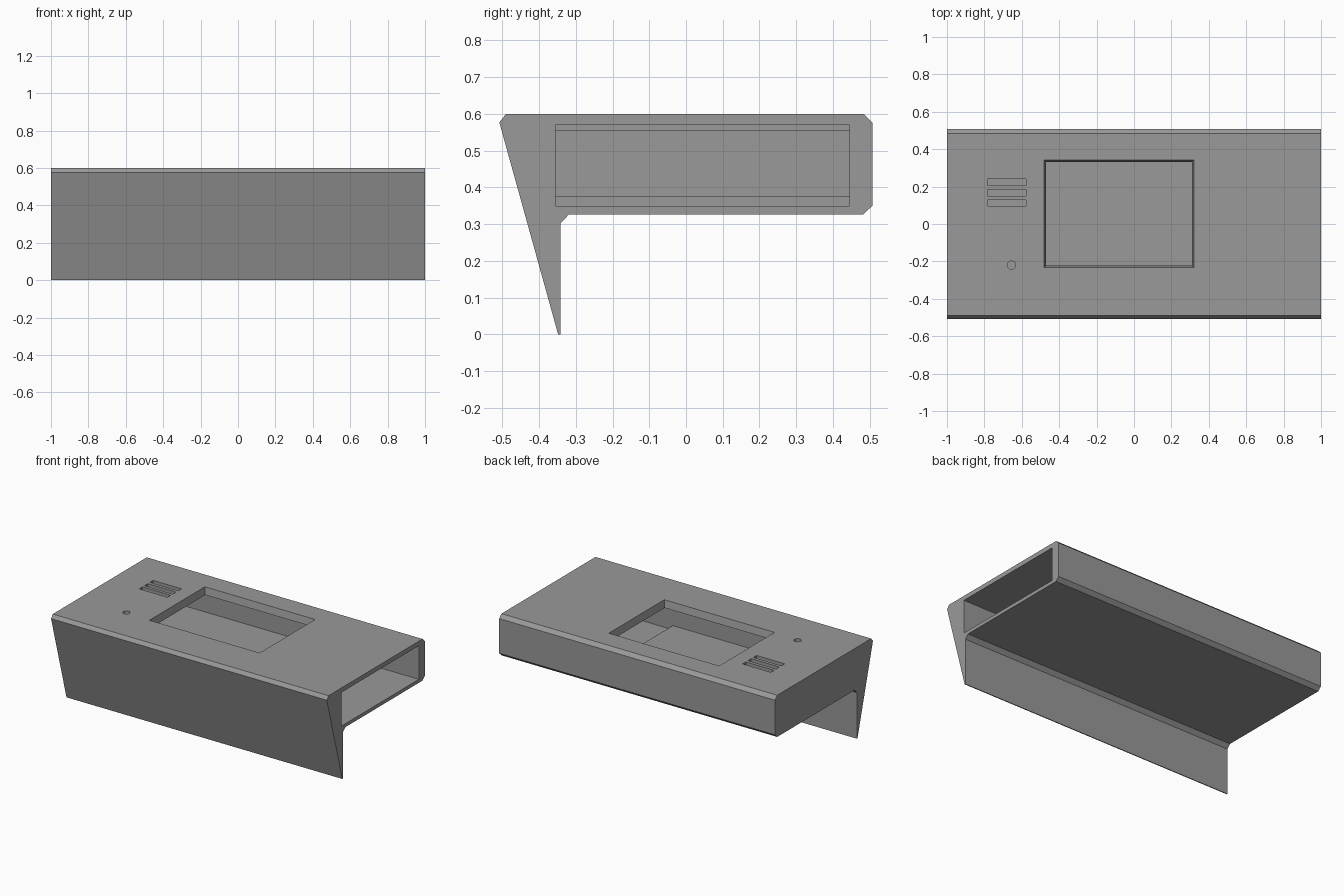
import bpy, bmesh, math
from mathutils import Vector

if "Cube" in bpy.data.objects:
    bpy.data.objects.remove(bpy.data.objects["Cube"])

grey = bpy.data.materials.new("mid grey plastic")
grey.diffuse_color = (0.32, 0.32, 0.32, 1)
grey.use_nodes = True
grey.node_tree.nodes["Principled BSDF"].inputs["Base Color"].default_value = grey.diffuse_color


def make(name, bm):
    bmesh.ops.recalc_face_normals(bm, faces=bm.faces)
    me = bpy.data.meshes.new(name)
    bm.to_mesh(me)
    bm.free()
    me.materials.append(grey)
    ob = bpy.data.objects.new(name, me)
    bpy.context.collection.objects.link(ob)
    return ob


def extrude(name, points, offset):
    """Extrude a closed outline of 3D points along an offset vector."""
    bm = bmesh.new()
    face = bm.faces.new([bm.verts.new(p) for p in points])
    new = bmesh.ops.extrude_face_region(bm, geom=[face])["geom"]
    bmesh.ops.translate(bm, vec=Vector(offset),
                        verts=[v for v in new if isinstance(v, bmesh.types.BMVert)])
    return make(name, bm)


def rect(x0, x1, y0, y1, z):
    return [(x0, y0, z), (x1, y0, z), (x1, y1, z), (x0, y1, z)]


# Casing: chamfered box with a slanted front skirt
profile = [(-.508, .577), (-.49, .6), (.483, .6), (.507, .577), (.507, .35),
           (.483, .327), (-.318, .327), (-.342, .302), (-.342, 0), (-.348, 0)]
casing = extrude("casing", [(-1, y, z) for y, z in profile], (2, 0, 0))

# Hollow: open at the right end, stepped taller near the opening
hollow = [(-.94, .377), (.344, .377), (.344, .35), (1.1, .35),
          (1.1, .57), (.344, .57), (.344, .553), (-.94, .553)]
cutters = [extrude("hollow_cutter", [(x, -.355, z) for x, z in hollow], (0, .8, 0))]

# Screen window: slightly tapered opening in the top
bm = bmesh.new()
rings = []
for z in (.5, .65):
    d = .01 * (.6 - z) / .047
    rings.append([bm.verts.new(p) for p in rect(-.48 + d, .32 - d, -.232 + d, .342 - d, z)])
bm.faces.new(rings[0])
bm.faces.new(rings[1])
for i in range(4):
    j = (i + 1) % 4
    bm.faces.new((rings[0][i], rings[0][j], rings[1][j], rings[1][i]))
cutters.append(make("window_cutter", bm))

# Three speaker slots
for y in (.112, .167, .223):
    cutters.append(extrude("slot_cutter", rect(-.783, -.578, y - .017, y + .017, .5), (0, 0, .2)))

# Round button hole
circle = [(-.655 + .022 * math.cos(a), -.22 + .022 * math.sin(a), .5)
          for a in (i * math.tau / 32 for i in range(32))]
cutters.append(extrude("button_hole_cutter", circle, (0, 0, .2)))

# Cut everything out of the casing, then discard the cutters
for c in cutters:
    c.hide_render = True
    mod = casing.modifiers.new(c.name, "BOOLEAN")
    mod.operation = "DIFFERENCE"
    mod.solver = "EXACT"
    mod.object = c
bpy.context.view_layer.update()
cut = bpy.data.meshes.new_from_object(
    casing.evaluated_get(bpy.context.evaluated_depsgraph_get()))
casing.modifiers.clear()
casing.data = cut
for c in cutters:
    bpy.data.objects.remove(c)
